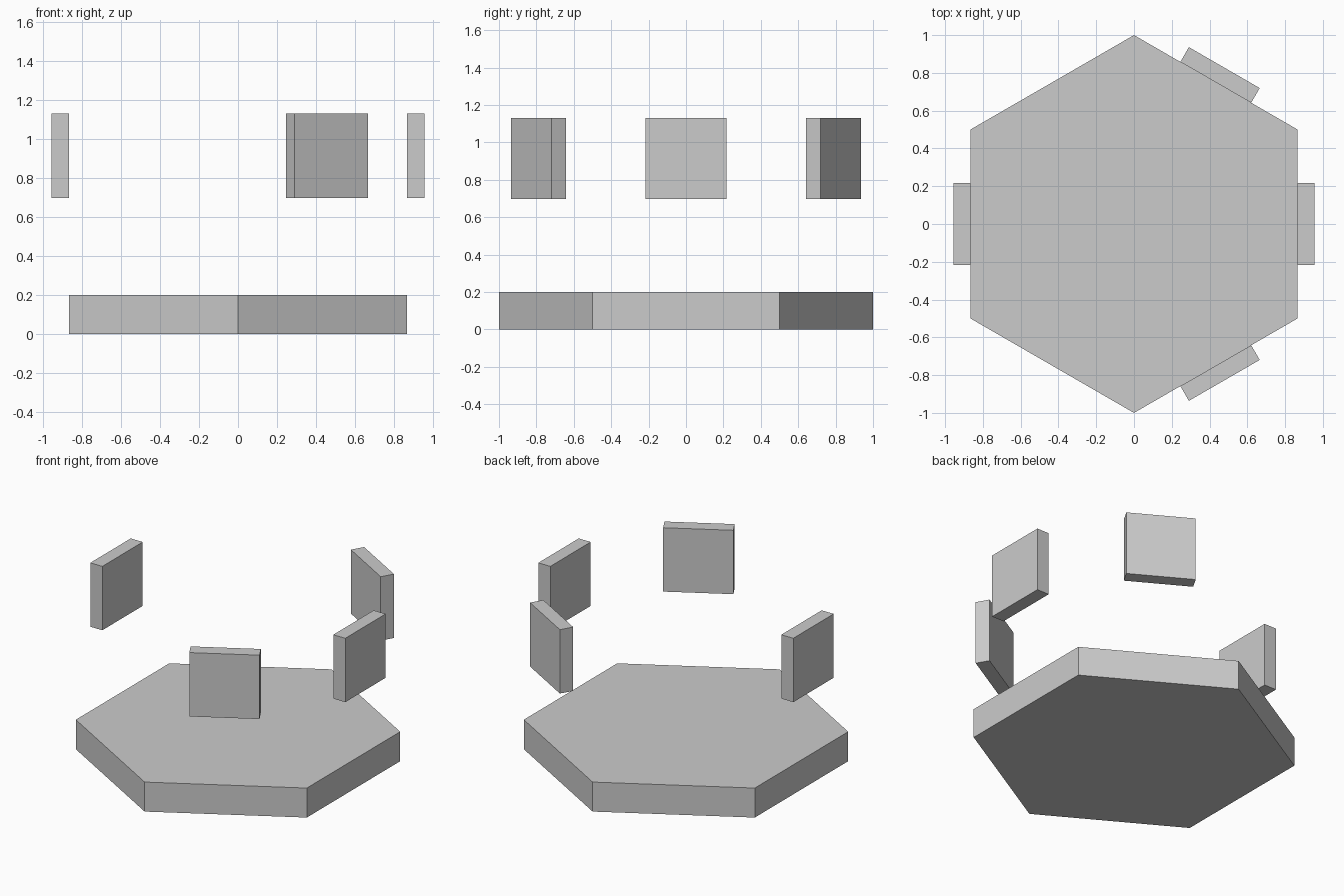
import bpy, bmesh
from math import radians, sin, cos
from mathutils import Matrix

if "Cube" in bpy.data.objects:
    bpy.data.objects.remove(bpy.data.objects["Cube"])

APOTHEM = cos(radians(30))


def add_object(name, bm):
    bmesh.ops.recalc_face_normals(bm, faces=bm.faces)
    mesh = bpy.data.meshes.new(name)
    bm.to_mesh(mesh)
    bm.free()
    obj = bpy.data.objects.new(name, mesh)
    bpy.context.collection.objects.link(obj)
    return obj


# Hexagonal base slab, corners pointing front and back
bm = bmesh.new()
corners = [bm.verts.new((cos(radians(a)), sin(radians(a)), 0)) for a in range(30, 390, 60)]
bottom = bm.faces.new(corners)
top = bmesh.ops.extrude_face_region(bm, geom=[bottom], use_keep_orig=True)
bmesh.ops.translate(bm, vec=(0, 0, 0.2),
                    verts=[v for v in top["geom"] if isinstance(v, bmesh.types.BMVert)])
add_object("hexagonal_base", bm)


# Floating square panels, each just outside one side of the hexagon
def add_panel(name, angle, size=0.433, thickness=0.09, bottom_z=0.698):
    bm = bmesh.new()
    place = (Matrix.Rotation(radians(angle), 4, "Z")
             @ Matrix.Translation((APOTHEM + thickness / 2, 0, bottom_z + size / 2))
             @ Matrix.Diagonal((thickness, size, size, 1)))
    bmesh.ops.create_cube(bm, size=1, matrix=place)
    add_object(name, bm)


for name, angle in (("right_panel", 0), ("back_right_panel", 60),
                    ("left_panel", 180), ("front_right_panel", 300)):
    add_panel(name, angle)
